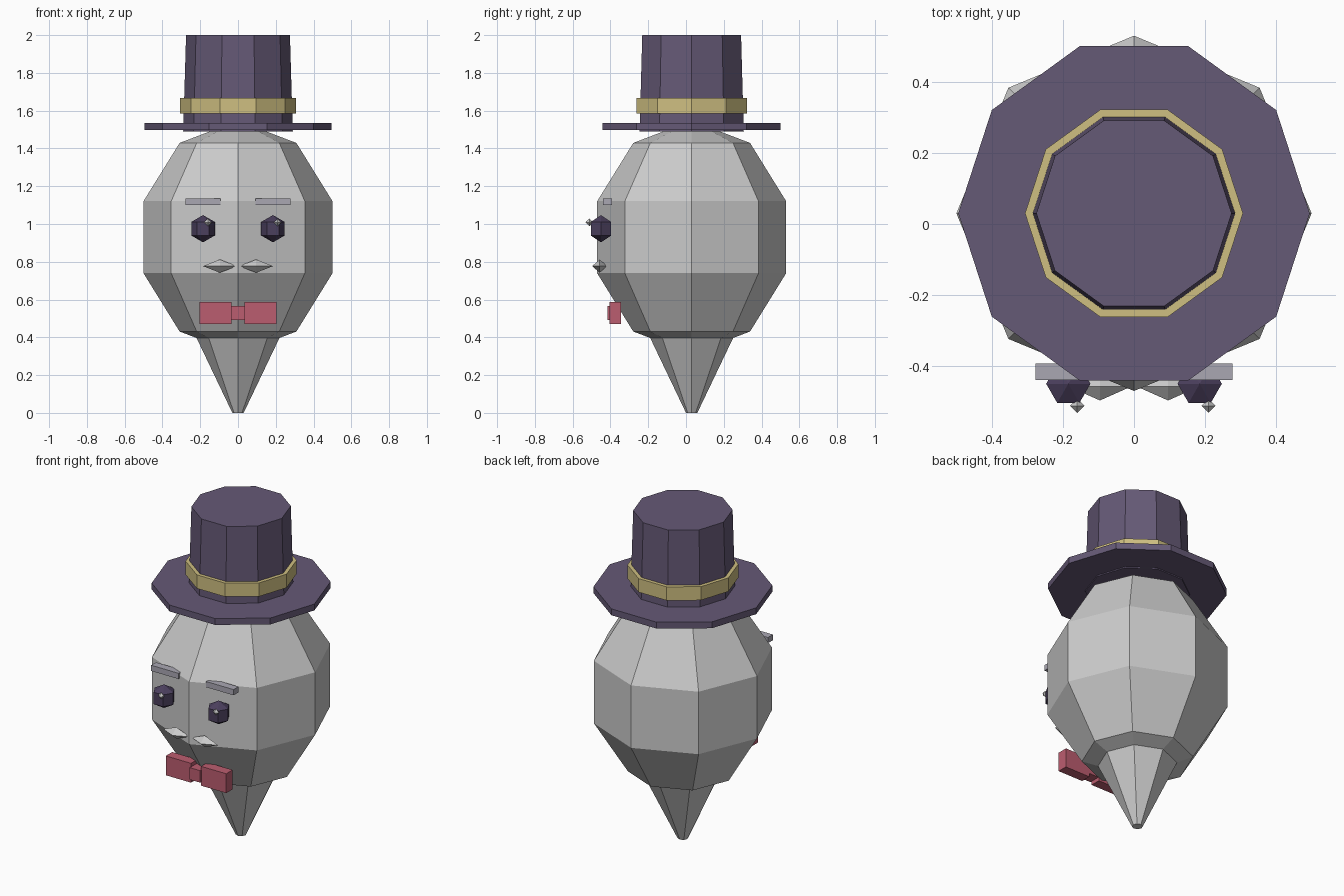
import bpy, bmesh
from math import sin, cos, pi

if "Cube" in bpy.data.objects:
    bpy.data.objects.remove(bpy.data.objects["Cube"])


def material(name, rgb):
    m = bpy.data.materials.new(name)
    m.diffuse_color = (*rgb, 1)
    m.use_nodes = True
    m.node_tree.nodes["Principled BSDF"].inputs["Base Color"].default_value = m.diffuse_color
    return m


PURPLE = material("purple_felt", (0.13, 0.10, 0.18))
DARK = material("dark_eye", (0.07, 0.05, 0.11))
GOLD = material("gold_band", (0.62, 0.52, 0.22))
RED = material("red_cloth", (0.50, 0.11, 0.16))
BROW = material("brow_grey", (0.40, 0.39, 0.45))


def finish(name, bm, loc, mat):
    bmesh.ops.recalc_face_normals(bm, faces=bm.faces[:])
    me = bpy.data.meshes.new(name)
    bm.to_mesh(me)
    bm.free()
    ob = bpy.data.objects.new(name, me)
    ob.location = loc
    bpy.context.collection.objects.link(ob)
    if mat:
        me.materials.append(mat)
    return ob


def lathe(name, profile, sides, loc, mat=None, scale=(1, 1, 1)):
    """Revolve (radius, z) points; zero radius gives a pole, other ends are capped."""
    bm = bmesh.new()
    rings = []
    for r, z in profile:
        n = sides if r > 0 else 1
        rings.append([bm.verts.new((r * cos(2 * pi * k / sides) * scale[0],
                                    r * sin(2 * pi * k / sides) * scale[1],
                                    z * scale[2])) for k in range(n)])
    for a, b in zip(rings, rings[1:]):
        for k in range(sides):
            j = (k + 1) % sides
            quad = [a[k % len(a)], a[j % len(a)], b[j % len(b)], b[k % len(b)]]
            bm.faces.new(list(dict.fromkeys(quad)))
    for ring in (rings[0], rings[-1]):
        if len(ring) > 1:
            bm.faces.new(ring)
    return finish(name, bm, loc, mat)


def ball(name, loc, size, segments, rings, mat=None):
    prof = [(sin(pi * i / rings) if 0 < i < rings else 0, -cos(pi * i / rings))
            for i in range(rings + 1)]
    return lathe(name, prof, segments, loc, mat, size)


def box(name, lo, hi, mat):
    bm = bmesh.new()
    bmesh.ops.create_cube(bm, size=1)
    bmesh.ops.scale(bm, vec=[h - l for l, h in zip(lo, hi)], verts=bm.verts)
    return finish(name, bm, [(l + h) / 2 for l, h in zip(lo, hi)], mat)


Y = 0.03  # axis of body and hat

# Body and pointed tail
ball("body", (0, Y, 0.93), (0.526, 0.526, 0.617), 8, 5)
lathe("tail", [(0.03, 0), (0.245, 0.45)], 8, (0, Y, 0))

# Top hat
lathe("hat_brim", [(0.495, 1.497), (0.495, 1.536)], 10, (0, Y, 0), PURPLE)
lathe("hat_crown", [(0.29, 1.49), (0.275, 2.0)], 10, (0, Y, 0), PURPLE)
lathe("hat_band", [(0.307, 1.585), (0.307, 1.668)], 10, (0, Y, 0), GOLD)

for side, s in (("left", -1), ("right", 1)):
    # Eyes, both glints shifted the same way
    ball(side + "_eye", (s * 0.185, -0.45, 0.975), (0.072,) * 3, 6, 3, DARK)
    ball(side + "_eye_glint", (s * 0.185 + 0.025, -0.512, 1.008), (0.02,) * 3, 4, 2)
    # Brows
    xs = sorted((s * 0.093, s * 0.278))
    box(side + "_brow", (xs[0], -0.44, 1.1), (xs[1], -0.393, 1.135), BROW)
    # Moustache halves
    ball(side + "_moustache", (s * 0.096, -0.457, 0.777), (0.09, 0.04, 0.035), 4, 2)
    # Bow tie wings
    xs = sorted((s * 0.034, s * 0.204))
    box(side + "_bow_wing", (xs[0], -0.405, 0.47), (xs[1], -0.343, 0.588), RED)

# Bow tie knot
box("bow_knot", (-0.036, -0.416, 0.493), (0.036, -0.345, 0.566), RED)
